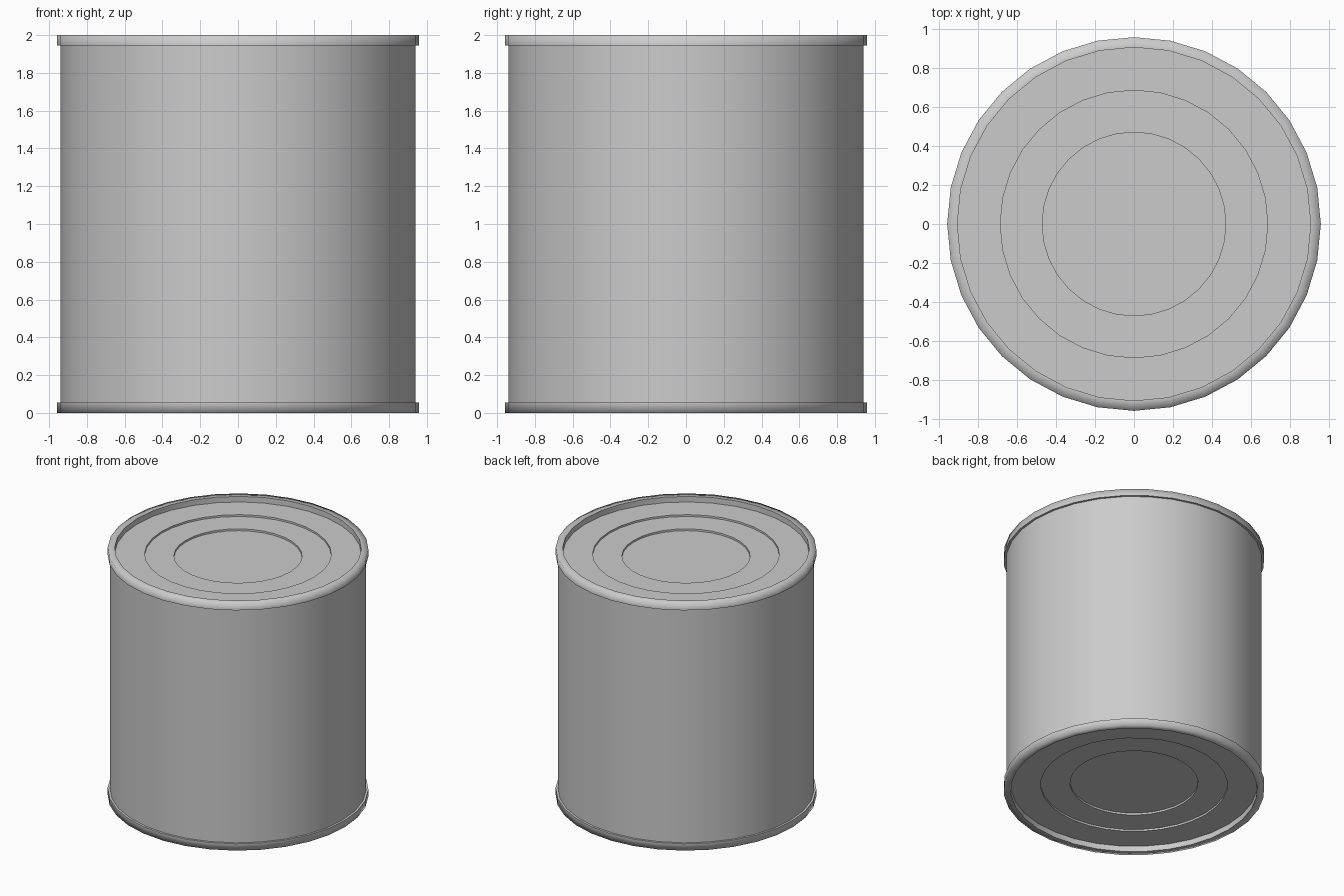
import bpy, bmesh, math

if "Cube" in bpy.data.objects:
    bpy.data.objects.remove(bpy.data.objects["Cube"])

SEGMENTS = 32

metal = bpy.data.materials.new("grey metal")
metal.diffuse_color = (0.6, 0.6, 0.6, 1)
metal.use_nodes = True
metal.node_tree.nodes["Principled BSDF"].inputs["Base Color"].default_value = metal.diffuse_color


def lathe(name, profile, cap=False, flip=False):
    """Spin (radius, z, sharp) points around z; optionally close the last ring."""
    bm = bmesh.new()
    rings = []
    for r, z, _ in profile:
        if flip:
            z = 2 - z
        rings.append([bm.verts.new((r * math.cos(2 * math.pi * i / SEGMENTS),
                                    r * math.sin(2 * math.pi * i / SEGMENTS), z))
                      for i in range(SEGMENTS)])
    for a, b in zip(rings, rings[1:]):
        for i in range(SEGMENTS):
            j = (i + 1) % SEGMENTS
            face = (a[i], a[j], b[j], b[i])
            bm.faces.new(face[::-1] if flip else face)
    if cap:
        bm.faces.new(rings[-1][::-1] if flip else rings[-1])
    for f in bm.faces:
        f.smooth = True
    for ring, (_, _, sharp) in zip(rings, profile):
        if sharp:
            for i in range(SEGMENTS):
                bm.edges.get((ring[i], ring[(i + 1) % SEGMENTS])).smooth = False
    mesh = bpy.data.meshes.new(name)
    bm.to_mesh(mesh)
    bm.free()
    mesh.materials.append(metal)
    obj = bpy.data.objects.new(name, mesh)
    bpy.context.collection.objects.link(obj)
    return obj


# straight can wall
lathe("can_body", [(0.94, 0.055, False), (0.94, 1.945, False)])

# rolled rim, recessed lid and two stepped rings
lid = [(0.94, 1.945, False), (0.957, 1.945, True), (0.957, 2.0, False),
       (0.905, 2.0, True), (0.905, 1.955, True),
       (0.685, 1.955, True), (0.685, 1.94, True),
       (0.47, 1.94, True), (0.47, 1.925, True)]
lathe("top_lid", lid, cap=True)
lathe("bottom_lid", lid, cap=True, flip=True)
